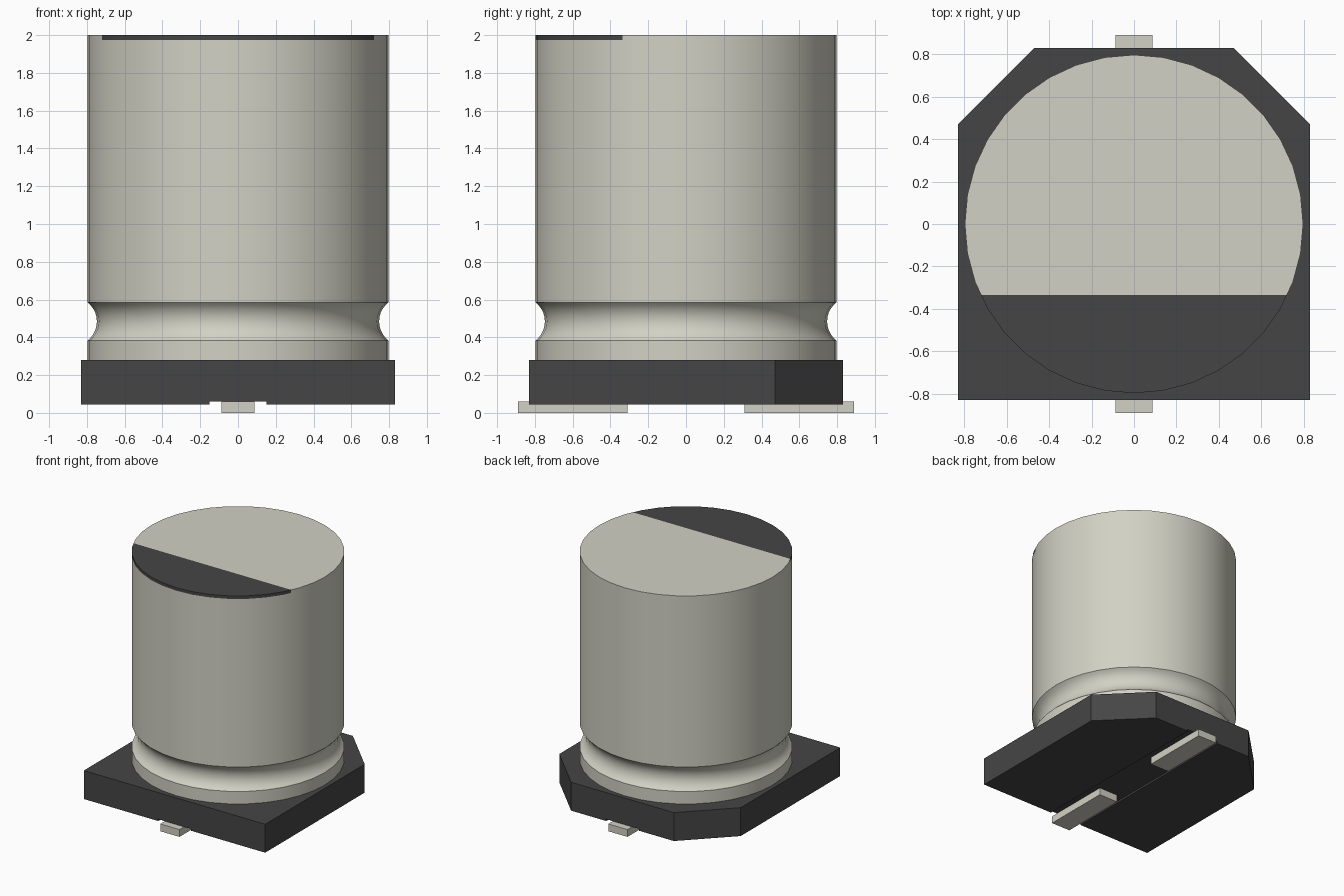
import bpy
import bmesh
import math
from mathutils import Vector

cube = bpy.data.objects.get("Cube")
if cube:
    bpy.data.objects.remove(cube, do_unlink=True)


def material(name, rgb):
    mat = bpy.data.materials.new(name)
    mat.use_nodes = True
    mat.diffuse_color = (*rgb, 1)
    mat.node_tree.nodes["Principled BSDF"].inputs["Base Color"].default_value = (*rgb, 1)
    return mat


METAL = material("pale metal", (0.645, 0.64, 0.555))
BLACK = material("black plastic", (0.06, 0.06, 0.06))


def finish(bm, name, mats):
    bmesh.ops.recalc_face_normals(bm, faces=bm.faces)
    mesh = bpy.data.meshes.new(name)
    bm.to_mesh(mesh)
    bm.free()
    obj = bpy.data.objects.new(name, mesh)
    bpy.context.collection.objects.link(obj)
    for mat in mats:
        mesh.materials.append(mat)
    return obj


# Base: front profile with a shallow pin channel, extruded front to back
HALF, CORNER = 0.83, 0.47
profile = [(-HALF, 0.28), (-HALF, 0.045), (-0.15, 0.045), (-0.15, 0.06),
           (0.15, 0.06), (0.15, 0.045), (HALF, 0.045), (HALF, 0.28)]
bm = bmesh.new()
face = bm.faces.new([bm.verts.new((x, -HALF, z)) for x, z in profile])
ext = bmesh.ops.extrude_face_region(bm, geom=[face], use_keep_orig=True)
moved = [v for v in ext["geom"] if isinstance(v, bmesh.types.BMVert)]
bmesh.ops.translate(bm, vec=(0, 2 * HALF, 0), verts=moved)
bmesh.ops.recalc_face_normals(bm, faces=bm.faces)
# Chamfer the two back corners
for side in (-1, 1):
    cut = bmesh.ops.bisect_plane(
        bm, geom=bm.verts[:] + bm.edges[:] + bm.faces[:],
        plane_co=(side * HALF, CORNER, 0), plane_no=Vector((side, 1, 0)).normalized(),
        clear_outer=True)
    edges = [e for e in cut["geom_cut"] if isinstance(e, bmesh.types.BMEdge)]
    bmesh.ops.holes_fill(bm, edges=edges, sides=0)
finish(bm, "base", [BLACK])

# Can: revolved profile with a concave crimp groove
R, SEGMENTS, MARK_Z, MARK_Y = 0.797, 36, 1.975, -0.335
G_LOW, G_HIGH, DEPTH = 0.383, 0.585, 0.05
half = (G_HIGH - G_LOW) / 2
arc_r = (half ** 2 + DEPTH ** 2) / (2 * DEPTH)
sweep = math.asin(half / arc_r)
outline = [(R, 0.28)]
for i in range(11):
    a = -sweep + 2 * sweep * i / 10
    outline.append((R - DEPTH + arc_r * (1 - math.cos(a)),
                    (G_LOW + G_HIGH) / 2 + arc_r * math.sin(a)))
outline += [(R, MARK_Z), (R, 2.0)]

bm = bmesh.new()
rings = []
for r, z in outline:
    rings.append([bm.verts.new((r * math.cos(2 * math.pi * k / SEGMENTS),
                                r * math.sin(2 * math.pi * k / SEGMENTS), z))
                  for k in range(SEGMENTS)])
for low, high in zip(rings, rings[1:]):
    for k in range(SEGMENTS):
        n = (k + 1) % SEGMENTS
        bm.faces.new((low[k], low[n], high[n], high[k]))
bm.faces.new(rings[0][::-1])
bm.faces.new(rings[-1])

# Polarity mark: cut the top rim band and cap, then colour the front segment
top = [f for f in bm.faces if f.calc_center_median().z > MARK_Z]
geom = list({v for f in top for v in f.verts}) + list({e for f in top for e in f.edges}) + top
bmesh.ops.bisect_plane(bm, geom=geom, plane_co=(0, MARK_Y, 0), plane_no=(0, 1, 0))
for f in bm.faces:
    c = f.calc_center_median()
    f.material_index = int(c.z > MARK_Z and c.y < MARK_Y)
can = finish(bm, "can", [METAL, BLACK])
bpy.ops.object.select_all(action='DESELECT')
can.select_set(True)
bpy.context.view_layer.objects.active = can
bpy.ops.object.shade_smooth_by_angle(angle=math.radians(30))

# Flat solder pins, front and back
for name, side in (("front_pin", -1), ("back_pin", 1)):
    bm = bmesh.new()
    bmesh.ops.create_cube(bm, size=1)
    bmesh.ops.scale(bm, vec=(0.176, 0.58, 0.06), verts=bm.verts)
    bmesh.ops.translate(bm, vec=(0, side * 0.6, 0.03), verts=bm.verts)
    finish(bm, name, [METAL])
